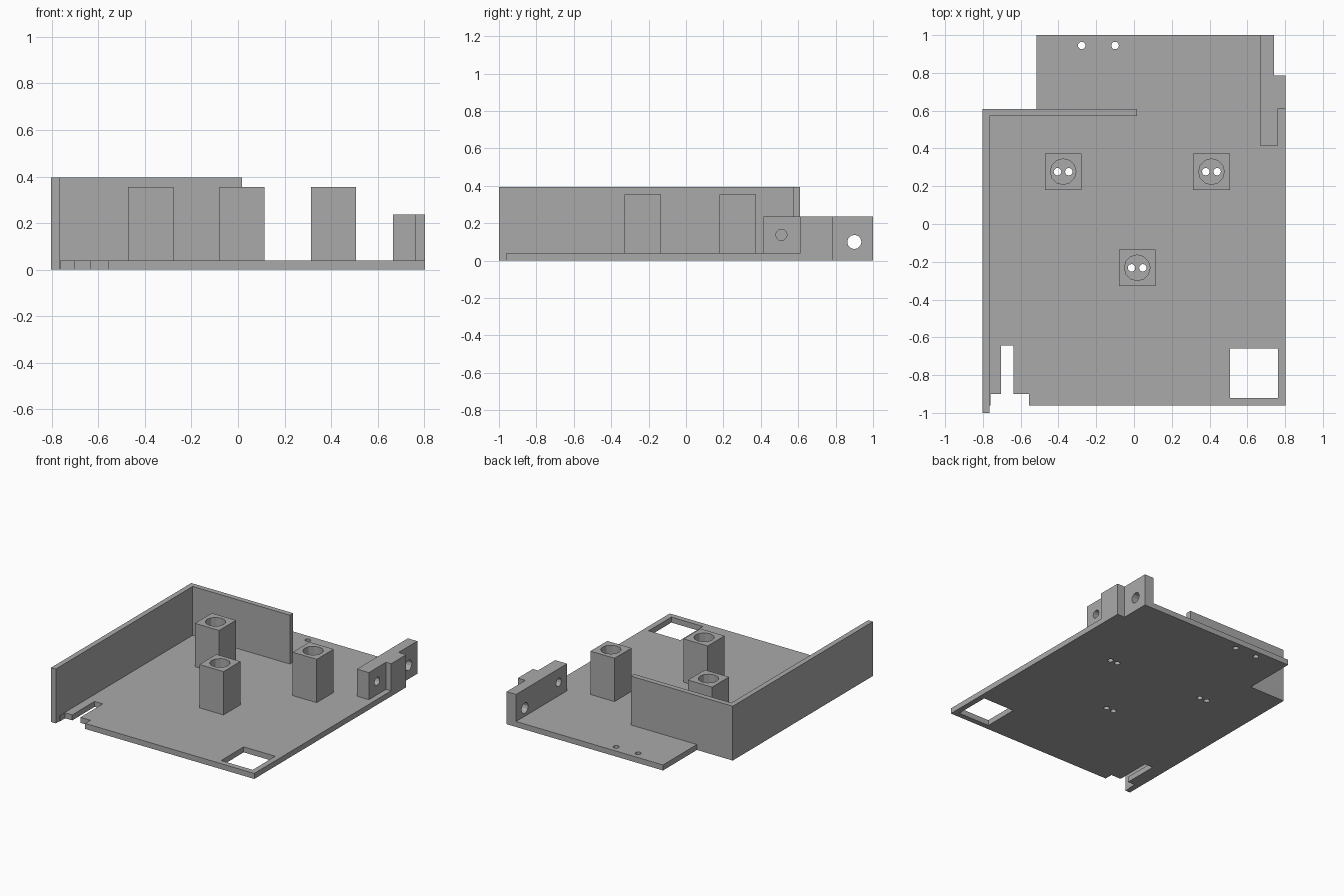
import bpy
import bmesh
from math import pi
from mathutils import Matrix, Vector

cube = bpy.data.objects.get("Cube")
if cube:
    bpy.data.objects.remove(cube, do_unlink=True)

# One plain grey plastic
grey = bpy.data.materials.new("grey plastic")
grey.use_nodes = True
colour = (0.4, 0.4, 0.4, 1)
grey.diffuse_color = colour
grey.node_tree.nodes["Principled BSDF"].inputs["Base Color"].default_value = colour


def make(name, bm):
    """Turn a bmesh into a grey object."""
    bmesh.ops.recalc_face_normals(bm, faces=bm.faces)
    mesh = bpy.data.meshes.new(name)
    bm.to_mesh(mesh)
    bm.free()
    mesh.materials.append(grey)
    obj = bpy.data.objects.new(name, mesh)
    bpy.context.collection.objects.link(obj)
    return obj


def prism(name, outline, z0, z1):
    """Extrude a plan outline from z0 up to z1."""
    bm = bmesh.new()
    face = bm.faces.new([bm.verts.new((x, y, z0)) for x, y in outline])
    grown = bmesh.ops.extrude_face_region(bm, geom=[face])["geom"]
    top = [v for v in grown if isinstance(v, bmesh.types.BMVert)]
    bmesh.ops.translate(bm, verts=top, vec=(0, 0, z1 - z0))
    return make(name, bm)


def rect(x0, x1, y0, y1):
    return [(x0, y0), (x1, y0), (x1, y1), (x0, y1)]


def rod(centre, radius, length, sides=12, axis="Z"):
    """Round cutter along z or x."""
    bm = bmesh.new()
    turn = Matrix.Rotation(pi / 2, 4, "Y") if axis == "X" else Matrix()
    bmesh.ops.create_cone(bm, cap_ends=True, segments=sides, radius1=radius, radius2=radius,
                          depth=length, matrix=Matrix.Translation(Vector(centre)) @ turn)
    return make("cutter", bm)


def cut(obj, cutters):
    """Subtract each cutter and discard it."""
    bpy.context.view_layer.objects.active = obj
    for cutter in cutters:
        cutter.hide_render = True
        mod = obj.modifiers.new("hole", "BOOLEAN")
        mod.operation = "DIFFERENCE"
        mod.solver = "EXACT"
        mod.object = cutter
        bpy.ops.object.modifier_apply(modifier=mod.name)
        bpy.data.objects.remove(cutter, do_unlink=True)


THICK = 0.04
POSTS = {"left_post": (0.41, 0.277), "right_post": (-0.375, 0.277), "front_post": (0.017, -0.232)}

# Base plate with the stepped back edge and the slotted front corner
plate = prism("base_plate", [
    (-0.803, -1), (-0.765, -1), (-0.765, -0.96), (-0.76, -0.96), (-0.76, -0.9),
    (-0.703, -0.9), (-0.703, -0.643), (-0.637, -0.643), (-0.637, -0.9), (-0.557, -0.9),
    (-0.557, -0.96), (0.803, -0.96), (0.803, 0.785), (0.742, 0.785), (0.742, 1),
    (-0.515, 1), (-0.515, 0.61), (-0.803, 0.61)], 0, THICK)

# Square window, two mounting holes and a pair of wire holes under each post
holes = [prism("cutter", rect(0.508, 0.762, -0.92, -0.66), -0.1, 0.1)]
holes += [rod((x, 0.945, 0), 0.02, 0.2) for x in (-0.277, -0.1)]
holes += [rod((x + side * 0.03, y, 0), 0.02, 0.2) for x, y in POSTS.values() for side in (-1, 1)]
cut(plate, holes)

# Corner wall along the right side and part of the back
prism("corner_wall", [(-0.803, -1), (-0.765, -1), (-0.765, 0.572), (0.017, 0.572),
                      (0.017, 0.61), (-0.803, 0.61)], THICK, 0.395)

# Square posts bored down to the plate
for name, (x, y) in POSTS.items():
    h = 0.097
    post = prism(name, rect(x - h, x + h, y - h, y + h), THICK, 0.355)
    cut(post, [rod((x, y, 0.25), 0.068, 0.6)])

# Stepped side bracket with two cross holes
bracket = prism("side_bracket", [
    (0.666, 0.415), (0.762, 0.415), (0.762, 0.612), (0.803, 0.612),
    (0.803, 0.785), (0.742, 0.785), (0.742, 1), (0.666, 1)], THICK, 0.237)
cut(bracket, [rod((0.7, 0.51, 0.138), 0.03, 0.5, axis="X"),
              rod((0.7, 0.9, 0.1), 0.038, 0.5, axis="X")])
